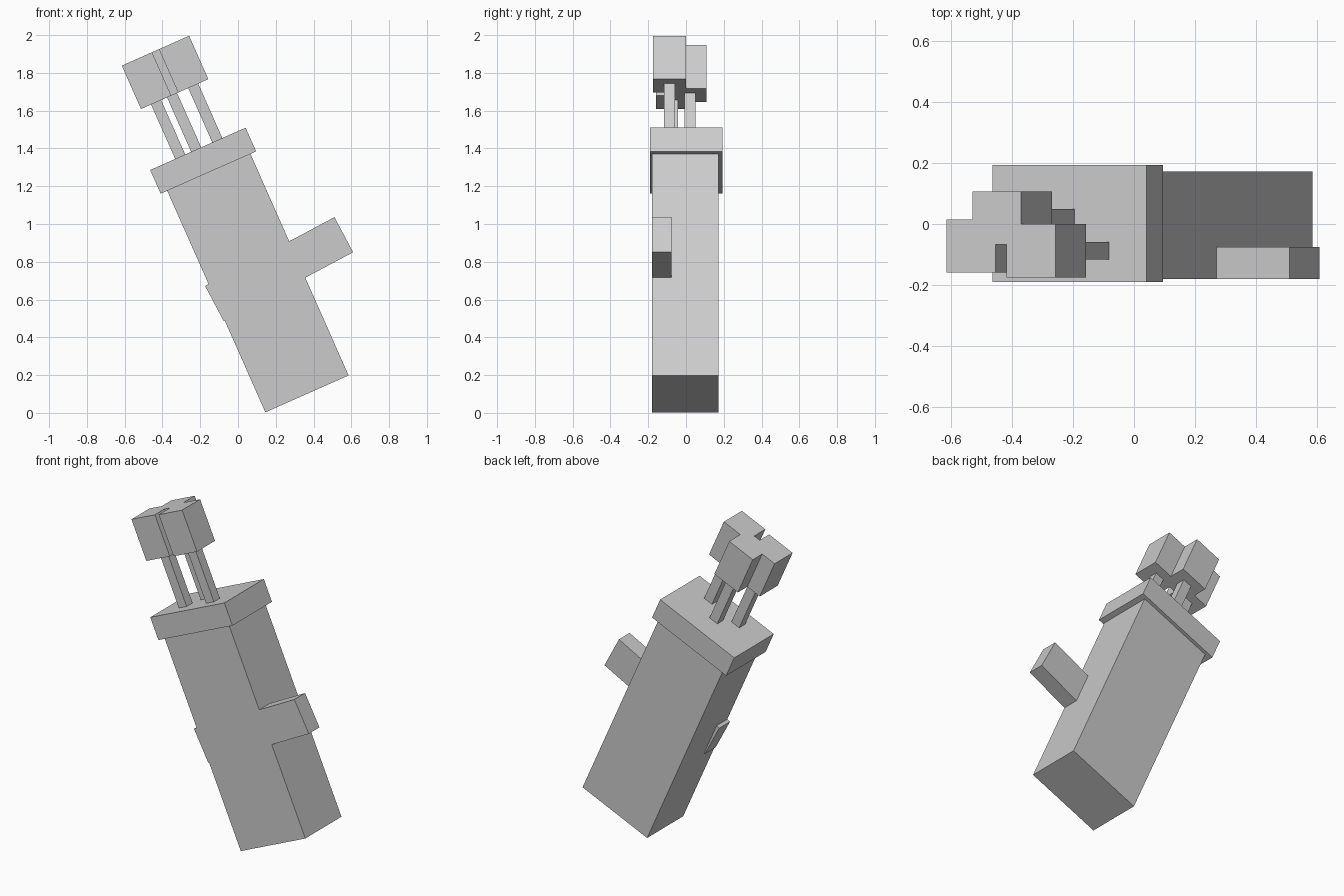
import bpy, bmesh, math
from mathutils import Matrix, Vector

cube = bpy.data.objects.get("Cube")
if cube:
    bpy.data.objects.remove(cube, do_unlink=True)

# Single plain grey material
grey = bpy.data.materials.new("plain_grey")
grey.use_nodes = True
colour = (0.6, 0.6, 0.6, 1)
grey.diffuse_color = colour
grey.node_tree.nodes["Principled BSDF"].inputs["Base Color"].default_value = colour

# Tilted frame: origin at the lower corner of the body
TILT = Matrix.Translation((0.145, 0, 0.003)) @ Matrix.Rotation(math.radians(-23.9), 4, 'Y')


def box(name, low, high, frame=TILT):
    """Flat-sided box between two corners of the given frame."""
    low, high = Vector(low), Vector(high)
    bm = bmesh.new()
    bmesh.ops.create_cube(bm, size=1)
    bmesh.ops.scale(bm, vec=high - low, verts=bm.verts)
    bmesh.ops.translate(bm, vec=(low + high) / 2, verts=bm.verts)
    bmesh.ops.transform(bm, matrix=frame, verts=bm.verts)
    mesh = bpy.data.meshes.new(name)
    bm.to_mesh(mesh)
    bm.free()
    mesh.materials.append(grey)
    obj = bpy.data.objects.new(name, mesh)
    bpy.context.collection.objects.link(obj)
    return obj


# Body and overhanging rim
box("body", (0, -0.18, 0), (0.482, 0.172, 1.283))
box("rim", (-0.038, -0.191, 1.283), (0.515, 0.194, 1.42))

# Side handle: a bar through the body, turned slightly further
bar_frame = Matrix.Translation((0.2175, 0, 0.761)) @ Matrix.Rotation(math.radians(-28), 4, 'Y')
box("side_handle", (-0.388, -0.18, -0.105), (0.388, -0.076, 0.105), bar_frame)

# Three stems, each carrying a block
BLOCK, STEM = 0.0875, 0.029
for label, u, y in (("left", 0.351, -0.0875), ("middle", 0.2285, 0.02), ("right", 0.136, -0.0725)):
    box(label + "_stem", (u - STEM, y - STEM, 1.42), (u + STEM, y + STEM, 1.735))
    box(label + "_block", (u - BLOCK, y - BLOCK, 1.735), (u + BLOCK, y + BLOCK, 1.986))
